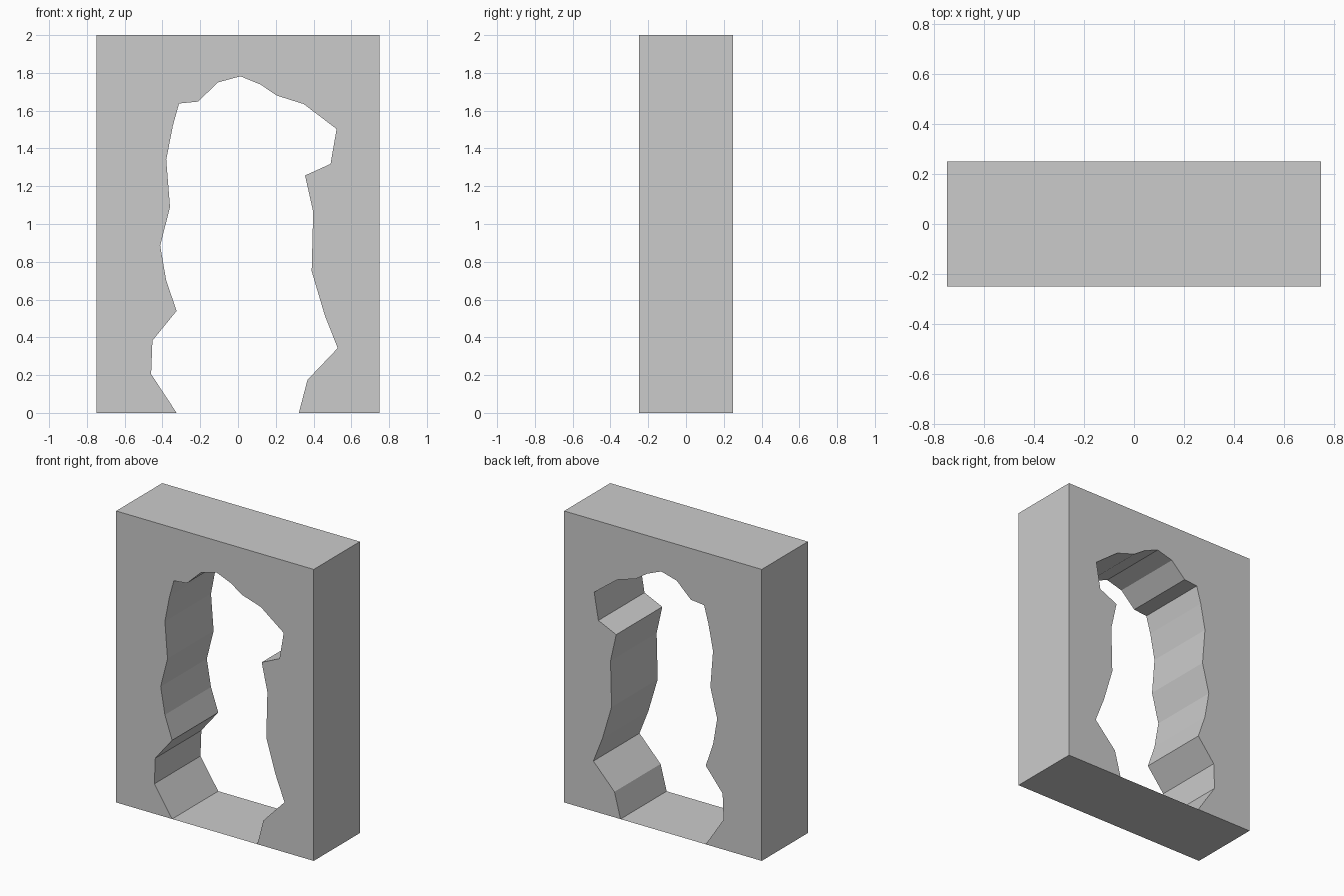
import bpy
import bmesh

if "Cube" in bpy.data.objects:
    bpy.data.objects.remove(bpy.data.objects["Cube"])

HALF_W, HALF_D, HEIGHT = 0.75, 0.25, 2.0

# Ragged opening, (x, z) from the bottom left over the top to the bottom right
OPENING = [
    (-0.325, 0), (-0.46, 0.205), (-0.453, 0.383), (-0.325, 0.54), (-0.38, 0.70),
    (-0.412, 0.885), (-0.36, 1.09), (-0.38, 1.34), (-0.345, 1.52), (-0.312, 1.638),
    (-0.212, 1.648), (-0.105, 1.75), (0.013, 1.782), (0.12, 1.738), (0.205, 1.68),
    (0.348, 1.635), (0.522, 1.503), (0.49, 1.318), (0.355, 1.257), (0.398, 1.065),
    (0.39, 0.75), (0.46, 0.515), (0.528, 0.343), (0.368, 0.175), (0.322, 0),
]
# Outer rectangle closes the wall outline
OUTLINE = OPENING + [(HALF_W, 0), (HALF_W, HEIGHT), (-HALF_W, HEIGHT), (-HALF_W, 0)]

bm = bmesh.new()

# Wall: outline extruded from front to back
front = [bm.verts.new((x, -HALF_D, z)) for x, z in OUTLINE]
face = bm.faces.new(front)
extruded = bmesh.ops.extrude_face_region(bm, geom=[face], use_keep_orig=True)
back = [g for g in extruded["geom"] if isinstance(g, bmesh.types.BMVert)]
bmesh.ops.translate(bm, verts=back, vec=(0, 2 * HALF_D, 0))
bmesh.ops.recalc_face_normals(bm, faces=bm.faces[:])

# Threshold: paper-thin floor across the opening, completing the base
bm.verts.ensure_lookup_table()
corners = [(-0.325, HALF_D), (0.322, HALF_D), (0.322, -HALF_D), (-0.325, -HALF_D)]
bm.faces.new([bm.verts.new((x, y, 0)) for x, y in corners])

mesh = bpy.data.meshes.new("broken_wall")
bm.to_mesh(mesh)
bm.free()
wall = bpy.data.objects.new("broken_wall", mesh)
bpy.context.collection.objects.link(wall)
